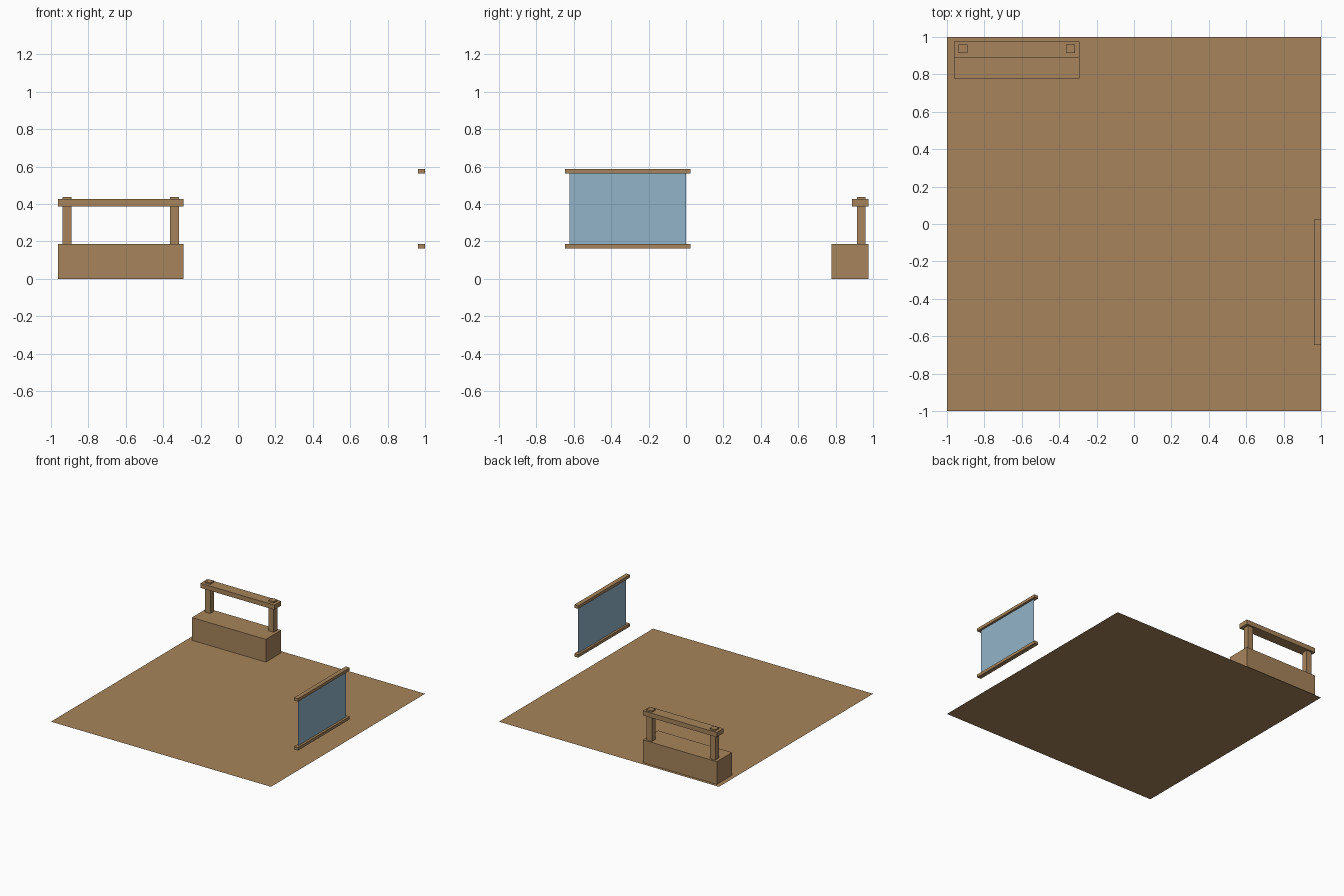
import bpy

if "Cube" in bpy.data.objects:
    bpy.data.objects.remove(bpy.data.objects["Cube"])


def material(name, rgb):
    m = bpy.data.materials.new(name)
    m.diffuse_color = (*rgb, 1.0)
    m.use_nodes = True
    m.node_tree.nodes["Principled BSDF"].inputs["Base Color"].default_value = m.diffuse_color
    return m


wood = material("warm wood", (0.386, 0.231, 0.105))
glass = material("pale blue glass", (0.287, 0.456, 0.584))


def mesh_object(name, verts, faces, mat):
    me = bpy.data.meshes.new(name)
    me.from_pydata(verts, [], faces)
    me.materials.append(mat)
    ob = bpy.data.objects.new(name, me)
    bpy.context.collection.objects.link(ob)
    return ob


def box(name, x, y, z, mat=wood):
    verts = [(a, b, c) for a in x for b in y for c in z]
    faces = [(0, 1, 3, 2), (4, 6, 7, 5), (0, 4, 5, 1),
             (2, 3, 7, 6), (0, 2, 6, 4), (1, 5, 7, 3)]
    return mesh_object(name, verts, faces, mat)


# Thin floor sheet
mesh_object("floor", [(-1, -1, 0), (1, -1, 0), (1, 1, 0), (-1, 1, 0)],
            [(0, 1, 2, 3)], wood)

# Counter with two posts and a rail in the back left corner
CX = -0.627
box("counter_block", (CX - 0.336, CX + 0.336), (0.777, 0.976), (0, 0.187))
box("counter_rail", (CX - 0.336, CX + 0.336), (0.888, 0.976), (0.388, 0.426))
for side, name in ((-1, "left_post"), (1, "right_post")):
    px = CX + side * 0.288
    box(name, (px - 0.024, px + 0.024), (0.913, 0.961), (0.187, 0.438))

# Window on the right: two rails holding a single glass sheet
for z, name in ((0.175, "window_sill"), (0.576, "window_head")):
    box(name, (0.963, 0.999), (-0.648, 0.024), (z - 0.012, z + 0.012))
gx, y0, y1, z0, z1 = 0.981, -0.623, -0.001, 0.187, 0.564
mesh_object("window_pane", [(gx, y0, z0), (gx, y1, z0), (gx, y1, z1), (gx, y0, z1)],
            [(0, 1, 2, 3)], glass)
